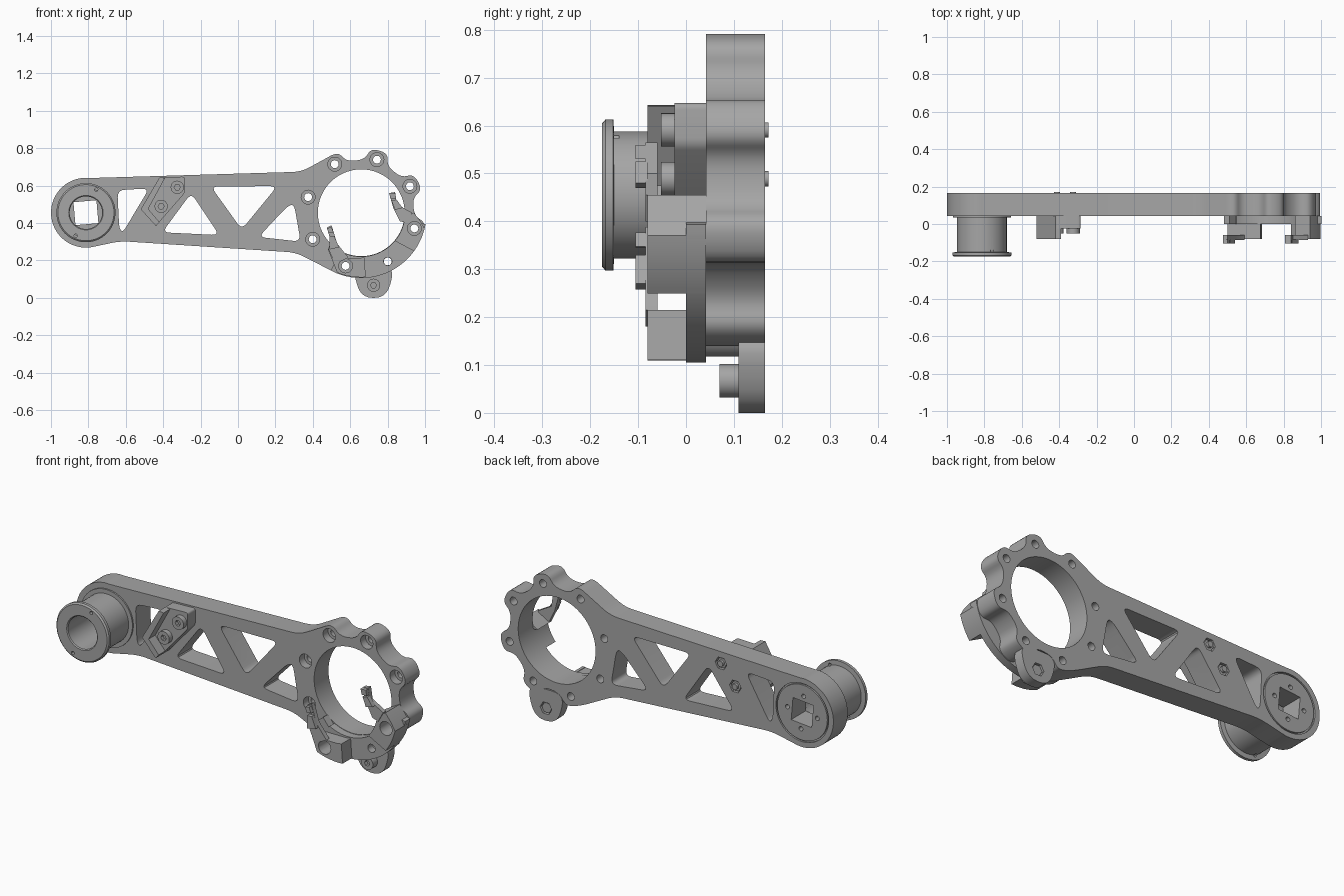
import bpy, bmesh
from math import sin, cos, radians, pi
from mathutils import Vector

if bpy.data.objects.get("Cube"):
    bpy.data.objects.remove(bpy.data.objects["Cube"])

metal = bpy.data.materials.new("machined_grey")
metal.use_nodes = True
GREY = (0.38, 0.38, 0.38, 1)
metal.diffuse_color = GREY
metal.node_tree.nodes["Principled BSDF"].inputs["Base Color"].default_value = GREY

HUB, RING, BOLT_R = (-0.813, 0.455), (0.659, 0.4545), 0.296
FRONT, BACK = 0.042, 0.165
LOBES = [118.6 - 45 * k for k in range(8)]


def polar(c, r, deg):
    return (c[0] + r * cos(radians(deg)), c[1] + r * sin(radians(deg)))


def arc(c, r, a0, a1, n):
    return [polar(c, r, a0 + (a1 - a0) * i / n) for i in range(n + 1)]


def circle(c, r, n=32):
    return arc(c, r, 0, 360 - 360 / n, n - 1)


def fillet(pts, r, n=5):
    """Round every corner of a closed outline."""
    out = []
    for i, p in enumerate(pts):
        p = Vector(p)
        a, b = Vector(pts[i - 1]) - p, Vector(pts[(i + 1) % len(pts)]) - p
        d0, d1 = min(r, a.length * 0.45), min(r, b.length * 0.45)
        s, e = p + a.normalized() * d0, p + b.normalized() * d1
        for k in range(n + 1):
            t = k / n
            out.append(tuple(s * (1 - t) ** 2 + p * 2 * t * (1 - t) + e * t * t))
    return out


def prism(name, pts, y0, y1):
    """Extrude an x-z outline from y0 to y1."""
    bm = bmesh.new()
    face = bm.faces.new([bm.verts.new((x, y0, z)) for x, z in pts])
    ext = bmesh.ops.extrude_face_region(bm, geom=[face])["geom"]
    bmesh.ops.translate(bm, vec=(0, y1 - y0, 0),
                        verts=[v for v in ext if isinstance(v, bmesh.types.BMVert)])
    bmesh.ops.recalc_face_normals(bm, faces=bm.faces)
    mesh = bpy.data.meshes.new(name)
    bm.to_mesh(mesh)
    bm.free()
    mesh.materials.append(metal)
    obj = bpy.data.objects.new(name, mesh)
    bpy.context.collection.objects.link(obj)
    return obj


def cyl(name, c, r, y0, y1, n=32):
    return prism(name, circle(c, r, n), y0, y1)


def lathe(name, c, profile, n=64):
    """Closed (radius, y) profile spun about the y axis through c."""
    bm = bmesh.new()
    rings = [[bm.verts.new((c[0] + r * cos(2 * pi * i / n), y, c[1] + r * sin(2 * pi * i / n)))
              for i in range(n)] for r, y in profile]
    for j, ring in enumerate(rings):
        nxt = rings[(j + 1) % len(rings)]
        for i in range(n):
            k = (i + 1) % n
            bm.faces.new((ring[i], ring[k], nxt[k], nxt[i]))
    bmesh.ops.recalc_face_normals(bm, faces=bm.faces)
    mesh = bpy.data.meshes.new(name)
    bm.to_mesh(mesh)
    bm.free()
    mesh.materials.append(metal)
    obj = bpy.data.objects.new(name, mesh)
    bpy.context.collection.objects.link(obj)
    return obj


def boolean(obj, tools, op="DIFFERENCE"):
    bpy.context.view_layer.objects.active = obj
    for tool in tools:
        tool.hide_render = True
        mod = obj.modifiers.new("cut", "BOOLEAN")
        mod.operation, mod.solver, mod.object = op, "EXACT", tool
        bpy.ops.object.modifier_apply(modifier=mod.name)
        bpy.data.objects.remove(tool)


# Arm body: lobed ring outline running into the tapered beam and round hub
outline = []
for a in reversed(LOBES[:6]):
    outline += [polar(RING, r, a + d) for r, d in
                ((0.285, -13), (0.349, -7.5), (0.349, 7.5), (0.285, 13))]
outline = outline[1:-1]
outline += [(0.34, 0.674), (-0.8, 0.64)]
outline += arc(HUB, 0.187, 95, 285, 24)
outline += [(-0.63, 0.303), (0.31, 0.242)]
arm = prism("arm_body", fillet(outline, 0.05), FRONT, BACK)

# Bottom ear, only on the rear part of the thickness
EAR = (0.725, 0.067)
ear = prism("ear", fillet([(0.61, 0.17), (0.655, 0.0), (0.795, 0.0), (0.84, 0.17)], 0.075), 0.11, BACK)
boolean(arm, [ear], "UNION")

# Main bore, lightening pockets, square drive hole
pockets = [
    [(-0.645, 0.575), (-0.475, 0.585), (-0.615, 0.35), (-0.635, 0.37)],
    [(-0.25, 0.56), (-0.10, 0.335), (-0.405, 0.35)],
    [(-0.145, 0.595), (0.21, 0.597), (0.02, 0.365)],
    [(0.30, 0.50), (0.335, 0.30), (0.11, 0.325), (0.265, 0.49)],
]
tools = [prism("pocket", fillet(p, 0.04), 0, 0.3) for p in pockets]
tools.append(cyl("bore", RING, 0.232, 0, 0.3, 96))
tools.append(prism("drive", arc(HUB, 0.087, 50, 320, 3), 0, 0.3))
tools.append(lathe("groove", HUB, [(0.15, 0.155), (0.158, 0.155), (0.158, 0.2), (0.15, 0.2)]))
for a in range(4):
    tools.append(cyl("hub_screw", polar(HUB, 0.09, 5 + 90 * a), 0.012, 0.1, 0.3, 16))
# Counterbored bolt holes round the ring
for a in LOBES:
    c = polar(RING, BOLT_R, a)
    tools += [cyl("hole", c, 0.021, 0, 0.3, 24), cyl("seat", c, 0.037, 0, 0.085, 24)]
# Hexagon nut pockets on the back
CLAMP_BOLTS = [(-0.325, 0.591), (-0.411, 0.489)]
for c in CLAMP_BOLTS + [EAR]:
    tools.append(cyl("nut_pocket", c, 0.035, 0.14, 0.3, 6))
boolean(arm, tools)

# Flanged pulley with through bore and two pin holes
pulley = lathe("pulley", HUB, [
    (0.087, FRONT), (0.156, FRONT), (0.156, 0.034), (0.133, 0.034), (0.133, -0.15),
    (0.158, -0.152), (0.158, -0.168), (0.15, -0.175), (0.092, -0.175), (0.087, -0.17)])
boolean(pulley, [cyl("pin_hole", polar(HUB, 0.135, a), 0.009, -0.3, -0.14, 12) for a in (66, 246)])

# Tensioner pad with raised chevron
pad = prism("tensioner_pad", [(-0.42, 0.643), (-0.295, 0.648), (-0.282, 0.62),
                              (-0.438, 0.383), (-0.515, 0.473)][::-1], -0.024, FRONT)
pad.data.clear_geometry()
bpy.data.objects.remove(pad)
pad = prism("tensioner_pad", fillet([(-0.42, 0.643), (-0.285, 0.648), (-0.285, 0.56),
                                     (-0.438, 0.385), (-0.515, 0.473)], 0.015), -0.024, FRONT)
chevron = prism("tensioner_chevron", [(-0.42, 0.643), (-0.39, 0.641), (-0.48, 0.475),
                                      (-0.42, 0.405), (-0.438, 0.383), (-0.52, 0.473)], -0.08, FRONT)
# Socket-head bolts for the pad and ear, with studs and nuts behind
for name, c, y in [("pad_bolt_upper", CLAMP_BOLTS[0], -0.052),
                   ("pad_bolt_lower", CLAMP_BOLTS[1], -0.052), ("ear_bolt", EAR, 0.07)]:
    head = cyl(name, c, 0.035, y, y + 0.042, 32)
    boolean(head, [cyl("socket", c, 0.016, y - 0.1, y + 0.02, 6)])
    cyl(name + "_nut", c, 0.029, 0.135, 0.158, 6)
    if c != EAR:
        cyl(name + "_stud", c, 0.016, 0.1, 0.172, 20)

# Front arc plate behind the two hooks
plate = prism("arc_plate", arc(RING, 0.349, -118, -10, 36) + arc(RING, 0.234, -10, -118, 36),
              0.0, FRONT)

# Hook blocks with thin fingers
right_hook = prism("right_hook", [(0.86, 0.41), (0.94, 0.455), (0.975, 0.41)]
                   + arc(RING, 0.349, -14, -36, 8) + arc(RING, 0.234, -40, -12, 8), -0.08, FRONT)
left_hook = prism("left_hook", [(0.55, 0.235)] + arc(RING, 0.24, -110, -86, 6)
                  + arc(RING, 0.345, -86, -112, 8) + [(0.48, 0.262), (0.51, 0.285)], -0.08, FRONT)
trim = prism("trim", [(0.3, 0.212), (0.66, 0.212), (0.66, 0.4), (0.3, 0.4)], -0.2, 0.0)
boolean(left_hook, [trim])
right_finger = prism("right_finger", [(0.808, 0.56), (0.84, 0.565), (0.85, 0.50), (0.93, 0.455),
                                      (0.90, 0.40), (0.865, 0.41), (0.83, 0.48)], -0.085, -0.06)
left_finger = prism("left_finger", [(0.475, 0.375), (0.50, 0.388), (0.53, 0.29), (0.59, 0.215),
                                    (0.52, 0.18), (0.482, 0.262), (0.497, 0.30)], -0.085, -0.06)
for name, pts in [
        ("right_tip", [(0.808, 0.56), (0.84, 0.56), (0.845, 0.53), (0.815, 0.53)]),
        ("right_ridge", [(0.82, 0.52), (0.848, 0.525), (0.88, 0.48), (0.84, 0.47)]),
        ("left_tip", [(0.475, 0.372), (0.50, 0.377), (0.512, 0.347), (0.485, 0.345)]),
        ("left_ridge", [(0.488, 0.33), (0.515, 0.33), (0.54, 0.27), (0.488, 0.258)])]:
    prism(name, pts, -0.105, -0.08)

# Bolt holes through hooks and arc plate
for obj, angles, r in ((plate, (-16.4, -106.4), 0.037), (plate, (-61.4,), 0.022),
                       (right_hook, (-16.4,), 0.037), (left_hook, (-106.4,), 0.037)):
    boolean(obj, [cyl("bolt_bore", polar(RING, BOLT_R, a), r, -0.2, 0.3, 24) for a in angles])

# Smooth curved walls, crisp edges
for obj in bpy.context.scene.objects:
    obj.select_set(obj.type == "MESH")
    if obj.type == "MESH":
        bpy.context.view_layer.objects.active = obj
bpy.ops.object.shade_smooth_by_angle(angle=radians(30))
